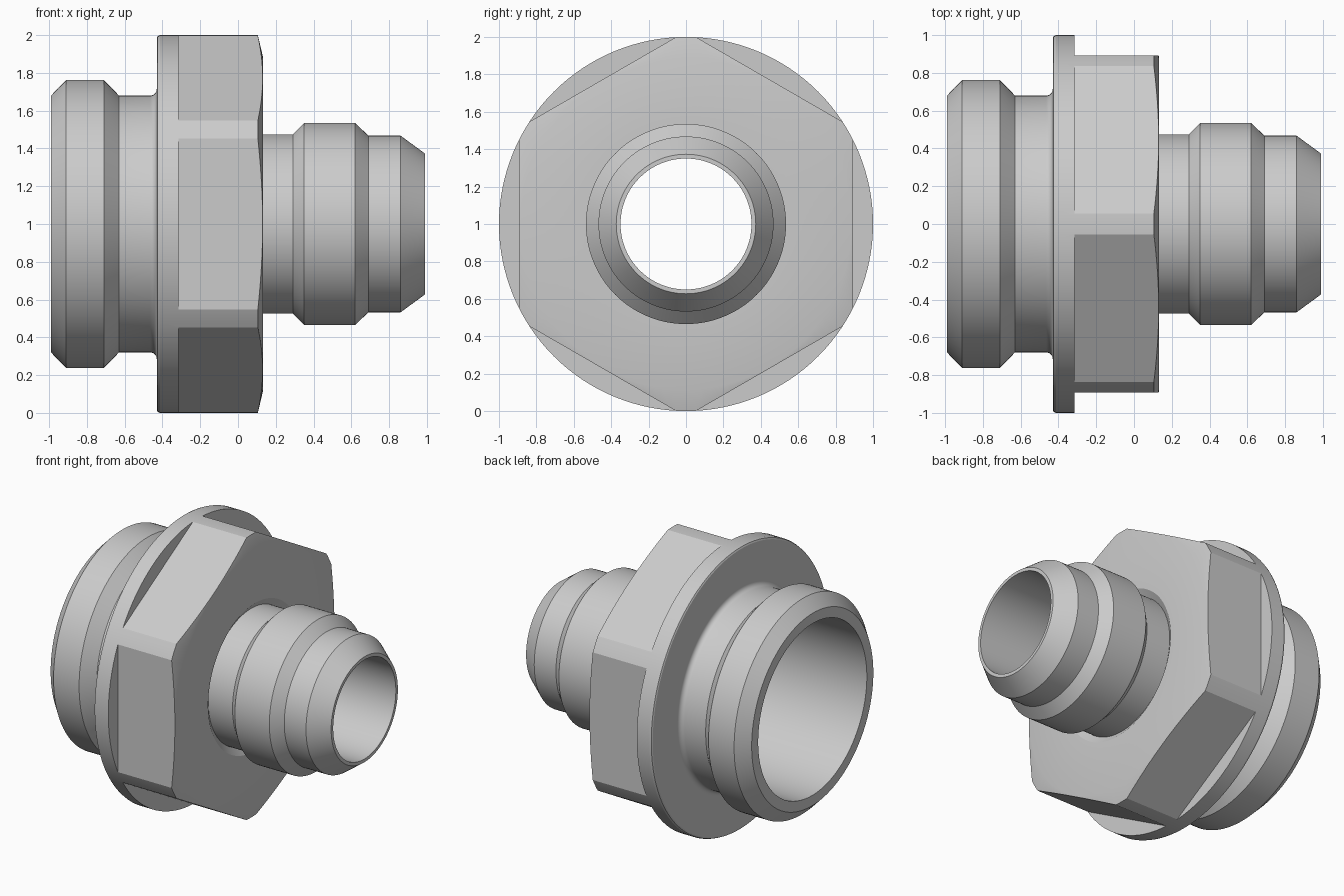
import bpy, bmesh
from math import sin, cos, pi, radians

if "Cube" in bpy.data.objects:
    bpy.data.objects.remove(bpy.data.objects["Cube"])

SEG = 128
AXIS_Z = 1.0


def ring_mesh(name, profile, seg, offset=0.0):
    """Revolve a closed (x, radius) profile about the x axis at z = AXIS_Z."""
    bm = bmesh.new()
    rings = []
    for i in range(seg):
        a = offset + 2 * pi * i / seg
        rings.append([bm.verts.new((x, r * cos(a), AXIS_Z + r * sin(a))) for x, r in profile])
    n = len(profile)
    for i in range(seg):
        a, b = rings[i], rings[(i + 1) % seg]
        for j in range(n):
            k = (j + 1) % n
            bm.faces.new((a[j], a[k], b[k], b[j]))
    bmesh.ops.recalc_face_normals(bm, faces=bm.faces)
    mesh = bpy.data.meshes.new(name)
    bm.to_mesh(mesh)
    bm.free()
    obj = bpy.data.objects.new(name, mesh)
    bpy.context.collection.objects.link(obj)
    return obj


# Fillet between the large spigot and the flange
R = 0.035
fillet = [(-0.43 - R + R * sin(t), 0.68 + R - R * cos(t))
          for t in (i * pi / 12 for i in range(7))]

profile = (
    # large spigot
    [(-0.99, 0.607), (-0.99, 0.68), (-0.91, 0.762), (-0.71, 0.762), (-0.63, 0.68)]
    + fillet
    # flange and hexagon blank with chamfered front
    + [(-0.43, 0.985), (-0.425, 0.995), (-0.413, 1.0), (0.105, 1.0), (0.132, 0.886)]
    # countersink around the small spigot
    + [(0.132, 0.522), (0.1, 0.475)]
    # small spigot
    + [(0.29, 0.475), (0.35, 0.535), (0.62, 0.535), (0.69, 0.468), (0.86, 0.468), (0.99, 0.373)]
    # stepped bore
    + [(0.99, 0.35), (0.1, 0.35), (-0.05, 0.607)]
)
body = ring_mesh("fitting_body", profile, SEG)

# Hexagonal ring that trims the six wrench flats
k = 1 / cos(radians(30))
cutter = ring_mesh("hex_cutter",
                   [(-0.315, 0.892 * k), (-0.315, 1.5), (0.5, 1.5), (0.5, 0.892 * k)],
                   6, radians(30))
cutter.hide_render = True

mod = body.modifiers.new("wrench_flats", "BOOLEAN")
mod.operation = "DIFFERENCE"
mod.solver = "EXACT"
mod.object = cutter
bpy.context.view_layer.objects.active = body
body.select_set(True)
bpy.ops.object.modifier_apply(modifier=mod.name)
bpy.data.objects.remove(cutter, do_unlink=True)

bpy.ops.object.shade_smooth_by_angle(angle=radians(20))
